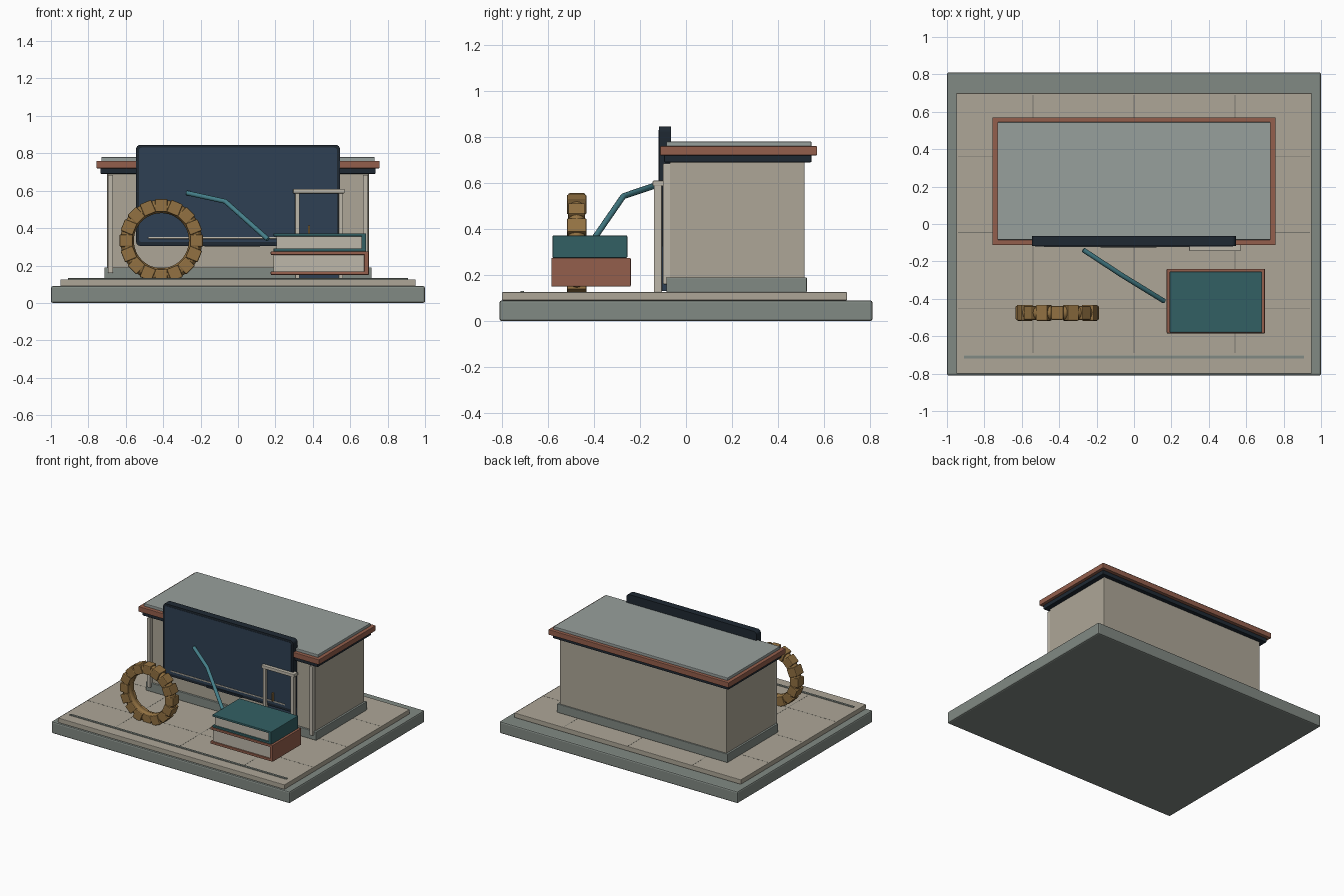
import bpy, bmesh, math
from mathutils import Vector, Matrix

if "Cube" in bpy.data.objects:
    bpy.data.objects.remove(bpy.data.objects["Cube"])


def material(name, rgb):
    m = bpy.data.materials.new(name)
    m.diffuse_color = tuple((c / 255) ** 2.2 for c in rgb) + (1,)
    m.use_nodes = True
    m.node_tree.nodes["Principled BSDF"].inputs["Base Color"].default_value = m.diffuse_color
    return m


STONE = material("stone", (128, 136, 130))
PAVING = material("paving", (172, 165, 150))
ROOF = material("roof_grey", (150, 158, 155))
BRICK = material("brick", (146, 95, 77))
NAVY = material("navy", (50, 66, 84))
DARK = material("dark", (36, 45, 54))
TEAL = material("teal", (54, 96, 100))
ARM = material("arm_teal", (70, 125, 135))
WOOD = material("ochre", (145, 113, 68))
CREAM = material("cream", (188, 182, 168))
JOINT = material("joint", (120, 118, 110))


def finish(name, bm, mat):
    me = bpy.data.meshes.new(name)
    bm.to_mesh(me)
    bm.free()
    ob = bpy.data.objects.new(name, me)
    bpy.context.collection.objects.link(ob)
    me.materials.append(mat)
    return ob


def box(name, x, y, z, mat, bevel=0.004):
    bm = bmesh.new()
    bmesh.ops.create_cube(bm, size=1)
    for v in bm.verts:
        v.co = [r[0] + (c + 0.5) * (r[1] - r[0]) for c, r in zip(v.co, (x, y, z))]
    ob = finish(name, bm, mat)
    if bevel:
        mod = ob.modifiers.new("bevel", "BEVEL")
        mod.width, mod.segments = bevel, 2
    return ob


# Ground slab and paving
box("base_slab", (-1, 1), (-0.81, 0.81), (0, 0.09), STONE, 0.01)
box("paving_plate", (-0.95, 0.95), (-0.80, 0.70), (0.09, 0.126), PAVING)
for i, x in enumerate((-0.54, 0, 0.54)):
    box(f"paving_joint_x{i}", (x - 0.002, x + 0.002), (-0.69, 0.69), (0.12, 0.1265), JOINT, 0)
for i, y in enumerate((-0.45, -0.045, 0.36)):
    box(f"paving_joint_y{i}", (-0.94, 0.94), (y - 0.002, y + 0.002), (0.12, 0.1265), JOINT, 0)
box("kerb_line", (-0.91, 0.91), (-0.72, -0.703), (0.12, 0.132), STONE, 0.002)

# Building
box("walls", (-0.70, 0.70), (-0.07, 0.515), (0.125, 0.70), PAVING)
box("plinth", (-0.715, 0.715), (-0.085, 0.525), (0.125, 0.19), STONE)
box("cornice_dark", (-0.735, 0.735), (-0.095, 0.545), (0.69, 0.722), DARK)
box("cornice_brick", (-0.757, 0.757), (-0.113, 0.57), (0.72, 0.76), BRICK)
box("roof", (-0.73, 0.73), (-0.085, 0.545), (0.755, 0.78), ROOF)
for side in (-1, 1):
    xs = sorted((side * 0.668, side * 0.695))
    box(f"pilaster_{side}", xs, (-0.10, -0.06), (0.16, 0.685), CREAM)

# Board: rounded frame with inset face
def board(name, w, z0, z1, y0, y1, r, mat):
    bm = bmesh.new()
    pts = []
    for cx, cz, a0 in ((w - r, z1 - r, 0), (-w + r, z1 - r, 90),
                       (-w + r, z0 + r, 180), (w - r, z0 + r, 270)):
        for k in range(5):
            a = math.radians(a0 + k * 22.5)
            pts.append((cx + r * math.cos(a), y0, cz + r * math.sin(a)))
    f = bm.faces.new([bm.verts.new(p) for p in pts])
    ext = bmesh.ops.extrude_face_region(bm, geom=[f])
    bmesh.ops.translate(bm, vec=(0, y1 - y0, 0),
                        verts=[g for g in ext["geom"] if isinstance(g, bmesh.types.BMVert)])
    bmesh.ops.recalc_face_normals(bm, faces=bm.faces)
    finish(name, bm, mat)


board("board_frame", 0.545, 0.305, 0.845, -0.118, -0.065, 0.022, DARK)
board("board_face", 0.53, 0.325, 0.83, -0.12, -0.10, 0.015, NAVY)
box("board_ledge", (-0.48, 0.48), (-0.124, -0.11), (0.343, 0.352), CREAM, 0.002)
box("board_foot", (-0.18, 0.12), (-0.125, -0.10), (0.303, 0.318), DARK, 0.002)

# Doorway
box("door", (0.32, 0.545), (-0.105, -0.06), (0.13, 0.59), NAVY)
box("door_handle", (0.374, 0.386), (-0.135, -0.10), (0.35, 0.415), WOOD, 0.003)
for i, x in enumerate((0.317, 0.55)):
    box(f"door_post_{i}", (x - 0.012, x + 0.012), (-0.14, -0.105), (0.125, 0.59), CREAM)
box("door_lintel", (0.295, 0.57), (-0.145, -0.095), (0.586, 0.61), CREAM)


# Stacked books with the spine on the right
def book(name, x0, x1, y0, y1, z0, z1, t, mat):
    box(name + "_cover_bottom", (x0, x1), (y0, y1), (z0, z0 + t), mat)
    box(name + "_cover_top", (x0, x1), (y0, y1), (z1 - t, z1), mat)
    box(name + "_spine", (x1 - 0.025, x1), (y0, y1), (z0, z1), mat)
    box(name + "_pages", (x0 + 0.015, x1 - 0.02), (y0 + 0.012, y1 - 0.012),
        (z0 + t / 2, z1 - t / 2), CREAM, 0.002)


book("lower_book", 0.175, 0.70, -0.585, -0.24, 0.15, 0.275, 0.018, BRICK)
book("upper_book", 0.19, 0.685, -0.58, -0.255, 0.275, 0.372, 0.016, TEAL)

# Bent arm
cu = bpy.data.curves.new("bent_arm", "CURVE")
cu.dimensions = "3D"
cu.bevel_depth, cu.bevel_resolution, cu.use_fill_caps = 0.013, 3, True
sp = cu.splines.new("POLY")
sp.points.add(2)
for p, co in zip(sp.points, ((-0.272, -0.138, 0.588), (-0.068, -0.272, 0.543), (0.16, -0.412, 0.34))):
    p.co = (*co, 1)
cu.materials.append(ARM)
bpy.context.collection.objects.link(bpy.data.objects.new("bent_arm", cu))

# Upright ring: torus core with a block at each step
centre = Vector((-0.41, -0.475, 0.333))
bpy.ops.mesh.primitive_torus_add(location=centre, rotation=(math.pi / 2, 0, 0), major_radius=0.183,
                                 minor_radius=0.036, major_segments=48, minor_segments=12)
ring = bpy.context.object
ring.name = "ring_core"
ring.data.materials.append(WOOD)
bpy.ops.object.shade_smooth_by_angle()
N = 16
bm = bmesh.new()
for i in range(N):
    a = 2 * math.pi * i / N
    size = Matrix.Diagonal((0.07, 0.085 if i % 2 else 0.074, 0.066, 1))
    bmesh.ops.create_cube(bm, size=1, matrix=Matrix.Translation(centre)
                          @ Matrix.Rotation(a, 4, "Y") @ Matrix.Translation((0.188, 0, 0)) @ size)
blocks = finish("ring_blocks", bm, WOOD)
mod = blocks.modifiers.new("bevel", "BEVEL")
mod.width, mod.segments = 0.006, 2
